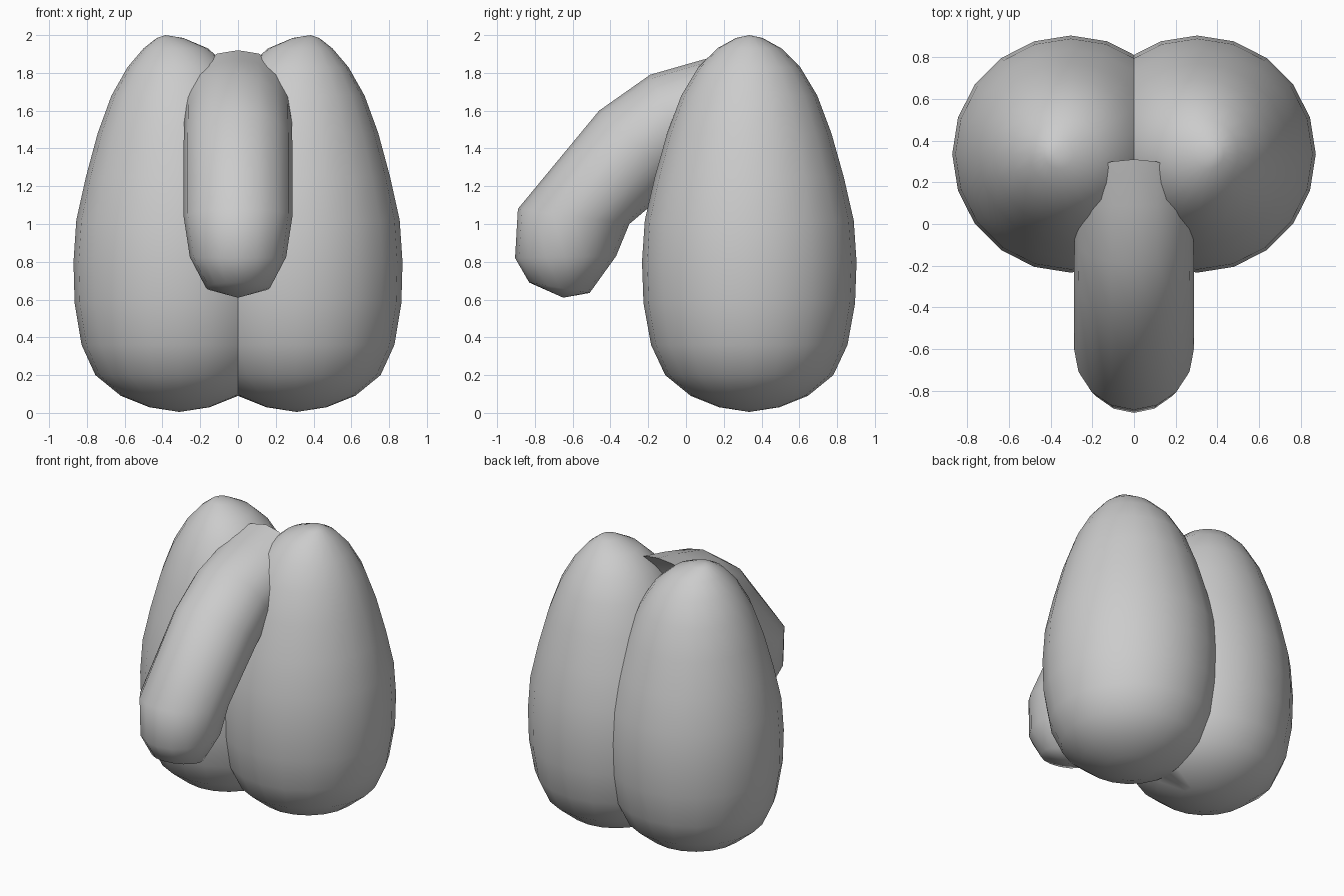
import bpy, bmesh
from math import sin, cos, tau, radians
from mathutils import Vector

if "Cube" in bpy.data.objects:
    bpy.data.objects.remove(bpy.data.objects["Cube"])


def loft(name, rings, start=None, end=None):
    """Skin a list of vertex rings, closing the ends with poles or flat caps."""
    bm = bmesh.new()
    loops = [[bm.verts.new(p) for p in ring] for ring in rings]
    n = len(loops[0])
    for a, b in zip(loops, loops[1:]):
        for i in range(n):
            j = (i + 1) % n
            bm.faces.new((a[i], a[j], b[j], b[i]))
    for loop, pole in ((loops[0], start), (loops[-1], end)):
        if pole is None:
            bm.faces.new(loop)
        else:
            tip = bm.verts.new(pole)
            for i in range(n):
                bm.faces.new((loop[i], loop[(i + 1) % n], tip))
    bmesh.ops.recalc_face_normals(bm, faces=bm.faces)
    mesh = bpy.data.meshes.new(name)
    bm.to_mesh(mesh)
    bm.free()
    ob = bpy.data.objects.new(name, mesh)
    bpy.context.collection.objects.link(ob)
    bpy.context.view_layer.objects.active = ob
    ob.select_set(True)
    bpy.ops.object.shade_smooth_by_angle(angle=radians(50))
    ob.select_set(False)
    return ob


# Egg-shaped lobes: height, radius, centre x
profile = [(0.03, 0.16, 0.31), (0.09, 0.31, 0.31), (0.20, 0.445, 0.31),
           (0.36, 0.52, 0.308), (0.58, 0.56, 0.305), (0.80, 0.568, 0.303),
           (1.02, 0.553, 0.303), (1.25, 0.50, 0.305), (1.48, 0.435, 0.308),
           (1.68, 0.36, 0.31), (1.83, 0.27, 0.315), (1.93, 0.17, 0.33),
           (1.985, 0.07, 0.36)]
SIDES = 20
rings = [[(cx + r * cos(tau * i / SIDES), 0.335 + r * sin(tau * i / SIDES), z)
          for i in range(SIDES)] for z, r, cx in profile]
lobes = loft("egg_lobes", rings, (0.31, 0.335, 0.005), (0.385, 0.335, 2.0))
mirror = lobes.modifiers.new("mirror", 'MIRROR')
mirror.use_axis = (True, False, False)

# Drooping front tube: upper (y, z), lower (y, z), half width
sections = [((0.31, 1.92), (0.02, 1.45), 0.285),
            ((0.09, 1.87), (0.06, 1.36), 0.285),
            ((-0.19, 1.79), (0.04, 1.29), 0.285),
            ((-0.46, 1.60), (-0.04, 1.22), 0.288),
            ((-0.89, 1.08), (-0.30, 1.00), 0.288),
            ((-0.905, 0.82), (-0.37, 0.83), 0.255),
            ((-0.83, 0.69), (-0.51, 0.635), 0.17)]
SIDES = 16
rings = []
for up, low, w in sections:
    mid = (Vector(up) + Vector(low)) / 2
    half = (Vector(up) - Vector(low)) / 2
    ring = []
    for i in range(SIDES):
        a = tau * i / SIDES
        p = mid + half * cos(a)
        ring.append((w * sin(a), p.x, p.y))
    rings.append(ring)
loft("front_tube", rings, None, (0, -0.65, 0.61))
